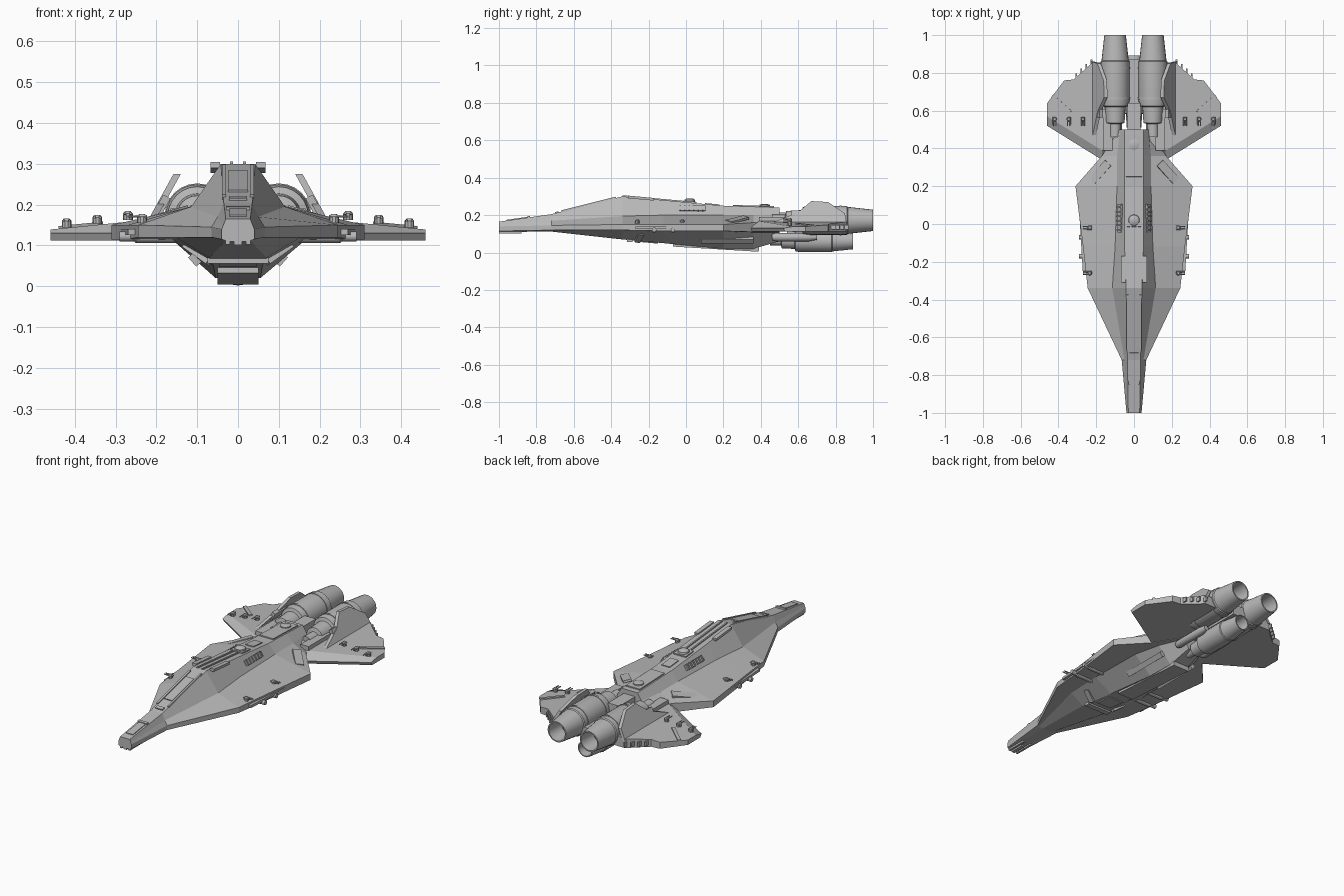
import bpy, bmesh, math
from mathutils import Matrix, Vector, Euler

old = bpy.data.objects.get("Cube")
if old:
    bpy.data.objects.remove(old)

grey = bpy.data.materials.new("hull grey")
grey.use_nodes = True
grey.diffuse_color = (0.48, 0.48, 0.48, 1)
grey.node_tree.nodes["Principled BSDF"].inputs["Base Color"].default_value = grey.diffuse_color


def finish(name, bm, mirror=False):
    bmesh.ops.recalc_face_normals(bm, faces=bm.faces)
    mesh = bpy.data.meshes.new(name)
    bm.to_mesh(mesh)
    bm.free()
    mesh.materials.append(grey)
    obj = bpy.data.objects.new(name, mesh)
    bpy.context.collection.objects.link(obj)
    if mirror:
        obj.modifiers.new("Mirror", "MIRROR")
    return obj


def loft(name, rings, mirror=False):
    """Skin a list of equal-length closed rings and cap both ends."""
    bm = bmesh.new()
    rows = [[bm.verts.new(p) for p in ring] for ring in rings]
    count = len(rows[0])
    for a, b in zip(rows, rows[1:]):
        for i in range(count):
            j = (i + 1) % count
            bm.faces.new((a[i], a[j], b[j], b[i]))
    bm.faces.new(rows[0])
    bm.faces.new(rows[-1])
    return finish(name, bm, mirror)


def box(name, centre, size, tilt=(0, 0, 0), mirror=False):
    bm = bmesh.new()
    place = Matrix.Translation(centre) @ Euler(tilt, "ZYX").to_matrix().to_4x4()
    bmesh.ops.create_cube(bm, size=1, matrix=place @ Matrix.Diagonal((*size, 1)))
    return finish(name, bm, mirror)


def tube(name, origin, direction, profile, mirror=False, sides=20):
    """Turn (distance, radius) pairs around an axis."""
    turn = Vector(direction).to_track_quat("Z", "Y")
    rings = []
    for dist, radius in profile:
        angles = [math.tau * i / sides for i in range(sides)]
        rings.append([Vector(origin) + turn @ Vector((radius * math.cos(a), radius * math.sin(a), dist))
                      for a in angles])
    obj = loft(name, rings, mirror)
    bpy.ops.object.select_all(action="DESELECT")
    obj.select_set(True)
    bpy.context.view_layer.objects.active = obj
    bpy.ops.object.shade_smooth_by_angle(angle=math.radians(35))
    return obj


# Hull stations: y, ridge (x, z), shoulder (x, z), rim (x, top z, low z), belly top x, keel (x, z)
stations = [
    (-1, .03, .165, .036, .15, .04, .14, .115, .035, .02, .11),
    (-.72, .035, .205, .05, .17, .065, .145, .12, .055, .03, .112),
    (-.34, .042, .3, .115, .195, .245, .15, .12, .15, .07, .07),
    (-.12, .05, .28, .1, .2, .27, .15, .115, .165, .06, .05),
    (.2, .05, .25, .09, .2, .31, .15, .115, .16, .055, .02),
    (.36, .05, .245, .09, .2, .17, .16, .11, .13, .05, .02),
    (.5, .05, .24, .075, .2, .08, .16, .11, .07, .04, .06),
]
rings = []
for y, tx, tz, sx, sz, ex, ez, lz, bx, kx, kz in stations:
    half = [(tx, tz), (sx, sz), (ex, ez), (ex, lz), (bx, lz - .002), (kx, kz)]
    rings.append([(x, y, z) for x, z in half] + [(-x, y, z) for x, z in reversed(half)])
loft("hull", rings)


def on_ridge(name, x, y, size, mirror=False):
    """Lay a block on the sloping spine of the hull."""
    for a, b in zip(stations, stations[1:]):
        if a[0] <= y <= b[0]:
            slope = (b[2] - a[2]) / (b[0] - a[0])
            z = a[2] + slope * (y - a[0])
            return box(name, (x, y, z), size, (math.atan(slope), 0, 0), mirror)


# Nose and spine details
on_ridge("nose_window", 0, -.9, (.042, .12, .008))
on_ridge("nose_window_hood", 0, -.84, (.06, .015, .016))
on_ridge("bridge_window", 0, -.52, (.05, .2, .01))
on_ridge("bridge_sill", 0, -.69, (.045, .02, .012))
on_ridge("bridge_frame", .034, -.52, (.01, .3, .014), True)
on_ridge("spine_rail", .016, -.17, (.008, .34, .012), True)
on_ridge("spine_rack", .056, -.24, (.024, .14, .014), True)
on_ridge("dome_base", 0, .02, (.075, .07, .014))
on_ridge("spine_hatch", 0, .14, (.05, .08, .01))
on_ridge("aft_deck", 0, .36, (.085, .22, .012))
tube("mid_dome", (0, .02, .27), (0, 0, 1), [(0, .03), (.012, .028), (.02, .015)])
tube("aft_dome", (0, .42, .243), (0, 0, 1), [(0, .028), (.012, .028), (.016, .015)])
box("chin_sensor", (0, -.96, .112), (.02, .08, .022))
box("chin_fork", (.025, -.94, .11), (.012, .12, .016), mirror=True)

# Louvred vents on the steep sides
slant = math.radians(56)
box("side_vent", (.073, .03, .235), (.03, .15, .012), (0, slant, 0), True)
for i in range(6):
    box("vent_louvre", (.077, -.03 + i * .024, .237), (.032, .008, .014), (0, slant, 0), True)

# Raised panels and rim strips
box("corner_panel", (.18, .275, .176), (.045, .13, .012), (0, .28, math.radians(43)), True)
box("rim_strip", (.262, -.07, .133), (.04, .4, .014), (0, 0, -.06), True)

# Belly
box("keel_block", (0, .16, .033), (.1, .46, .03), (-.06, 0, 0))
box("belly_hatch", (0, -.2, .058), (.09, .1, .012), (-.09, 0, 0))
box("belly_band", (0, -.3, .064), (.15, .03, .016))
box("belly_band_wing", (.1, -.25, .08), (.075, .03, .016), (0, -.62, .3), True)
box("belly_side_pod", (.105, .22, .066), (.02, .28, .03), (0, .72, 0), True)

# Side spars under the rim
for y in (-.17, -.07):
    tube("side_spar", (.12, y, .122), (1, 0, 0), [(0, .016), (.13, .016), (.135, .012), (.17, .012)], True, 12)


def turret(x, y, z, heading):
    """Small twin-barrel mount."""
    aim = Vector(heading)
    side = Vector((-aim.y, aim.x, 0)) * .007
    tube("turret_base", (x, y, z - .01), (0, 0, 1), [(0, .012), (.016, .012), (.022, .007)], True, 10)
    for sign in (1, -1):
        tube("turret_barrel", Vector((x, y, z + .006)) + side * sign, aim, [(-.012, .004), (.036, .003)], True, 6)


for y in (-.26, -.02):
    turret(.235, y, .165, (1, 0, 0))
for x in (.27, .345, .42):
    turret(x, .555, .172 - (x - .27) * .12, (0, -1, 0))

# Wings: bevelled leading edge, top falling toward the tip
outline = [(.08, .36), (.17, .34), (.46, .52), (.46, .64), (.37, .76),
           (.32, .765), (.22, .855), (.15, .855), (.08, .7)]


def wing_ring(height, setback):
    return [(x, y + (setback if y < .53 else 0), height(x)) for x, y in outline]


loft("wing", [wing_ring(lambda x: .112, .01), wing_ring(lambda x: .13, 0),
              wing_ring(lambda x: .185 - x * .1, .05)], True)
box("wing_panel", (.385, .635, .149), (.018, .13, .008), (0, .1, -.85), True)
for i in range(4):
    box("trailing_vane", (.225 + i * .027, .84 - i * .024, .135), (.008, .06, .025), mirror=True)

# Inward-leaning fins beside the engines
fin = [(.46, .16), (.6, .215), (.67, .275), (.76, .27), (.85, .21), (.86, .15)]
loft("fin", [[(.207 - (z - .17) * .55 + shift, y, z) for y, z in fin] for shift in (-.009, .009)], True)
box("fin_brace", (.185, .62, .2), (.02, .11, .045), (0, -.5, 0), True)

# Engines and their mounts
engine = [(0, .03), (.07, .03), (.075, .05), (.16, .055), (.165, .072), (.2, .077), (.4, .077),
          (.405, .072), (.54, .057), (.54, .05), (.44, .044)]
tube("upper_engine", (.1, .46, .172), (0, 1, 0), engine, True, 24)
tube("lower_engine", (0, .45, .062), (0, 1, 0), [(d * .82, r * .78) for d, r in engine], sides=24)
for y in (.66, .82):
    tube("engine_collar", (.1, y, .172), (0, 1, 0), [(0, .074), (0, .08), (.012, .08), (.012, .074)], True, 24)
box("engine_spine", (0, .56, .17), (.07, .16, .09))
box("engine_bridge", (0, .72, .14), (.08, .3, .06))
box("wing_root", (.14, .5, .165), (.05, .22, .05), mirror=True)
box("lower_pylon", (0, .66, .11), (.04, .24, .04))
tube("fuel_pod", (.085, .46, .082), (0, 1, 0), [(0, .016), (.02, .022), (.2, .022), (.24, .014)], True, 12)
